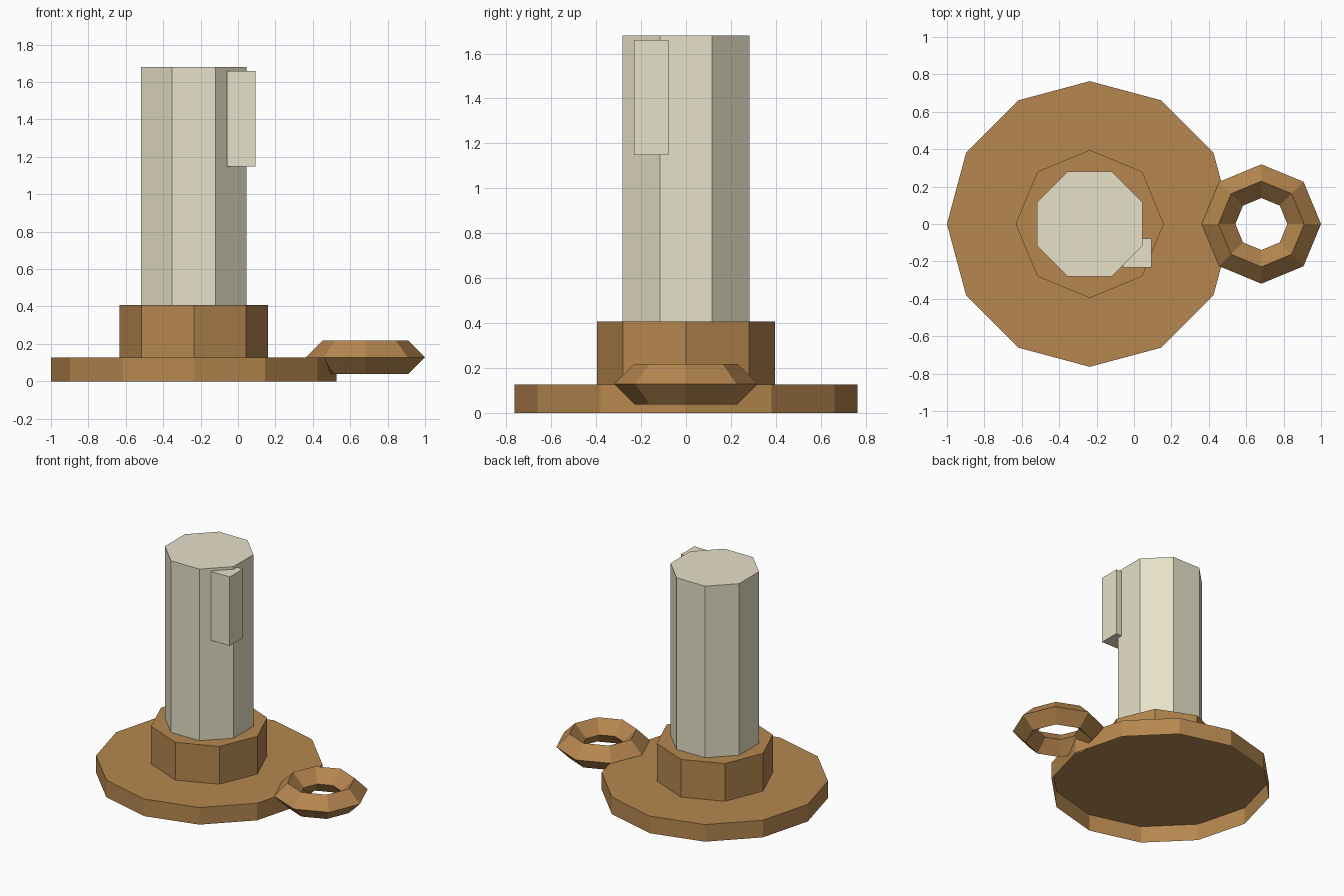
import bpy
import bmesh
import math

cube = bpy.data.objects.get("Cube")
if cube:
    bpy.data.objects.remove(cube, do_unlink=True)


def make_material(name, colour):
    mat = bpy.data.materials.new(name)
    mat.use_nodes = True
    mat.diffuse_color = colour
    mat.node_tree.nodes["Principled BSDF"].inputs["Base Color"].default_value = colour
    return mat


def finish(name, mat):
    obj = bpy.context.object
    obj.name = name
    obj.data.materials.append(mat)
    return obj


def open_prism(name, sides, radius, bottom, top, mat, turn=0.0):
    """Upright prism with a top cap and no floor."""
    bpy.ops.mesh.primitive_cylinder_add(
        vertices=sides, radius=radius, depth=top - bottom,
        location=(AXIS_X, 0, (bottom + top) / 2), rotation=(0, 0, turn))
    obj = finish(name, mat)
    bm = bmesh.new()
    bm.from_mesh(obj.data)
    bm.normal_update()
    floor = [f for f in bm.faces if f.normal.z < -0.9]
    bmesh.ops.delete(bm, geom=floor, context='FACES_ONLY')
    bm.to_mesh(obj.data)
    bm.free()


AXIS_X = -0.2365
brown = make_material("warm brown", (0.468, 0.242, 0.078, 1))
wax = make_material("cream wax", (0.799, 0.753, 0.578, 1))

# Hollow dish, socket and candle share one axis
open_prism("base_dish", 12, 0.7635, 0, 0.127, brown)
open_prism("candle_socket", 8, 0.396, 0.127, 0.407, brown)
open_prism("candle", 8, 0.305, 0.407, 1.68, wax, math.pi / 8)

# Wax drip on the front left edge of the candle
bpy.ops.mesh.primitive_cube_add(size=1, location=(0.0175, -0.155, 1.404))
drip = finish("wax_drip", wax)
drip.scale = (0.153, 0.153, 0.512)

# Finger ring with a diamond cross-section
bpy.ops.mesh.primitive_torus_add(
    major_segments=8, minor_segments=4, major_radius=0.229, minor_radius=0.09,
    location=(0.681, 0, 0.128))
finish("finger_ring", brown)
